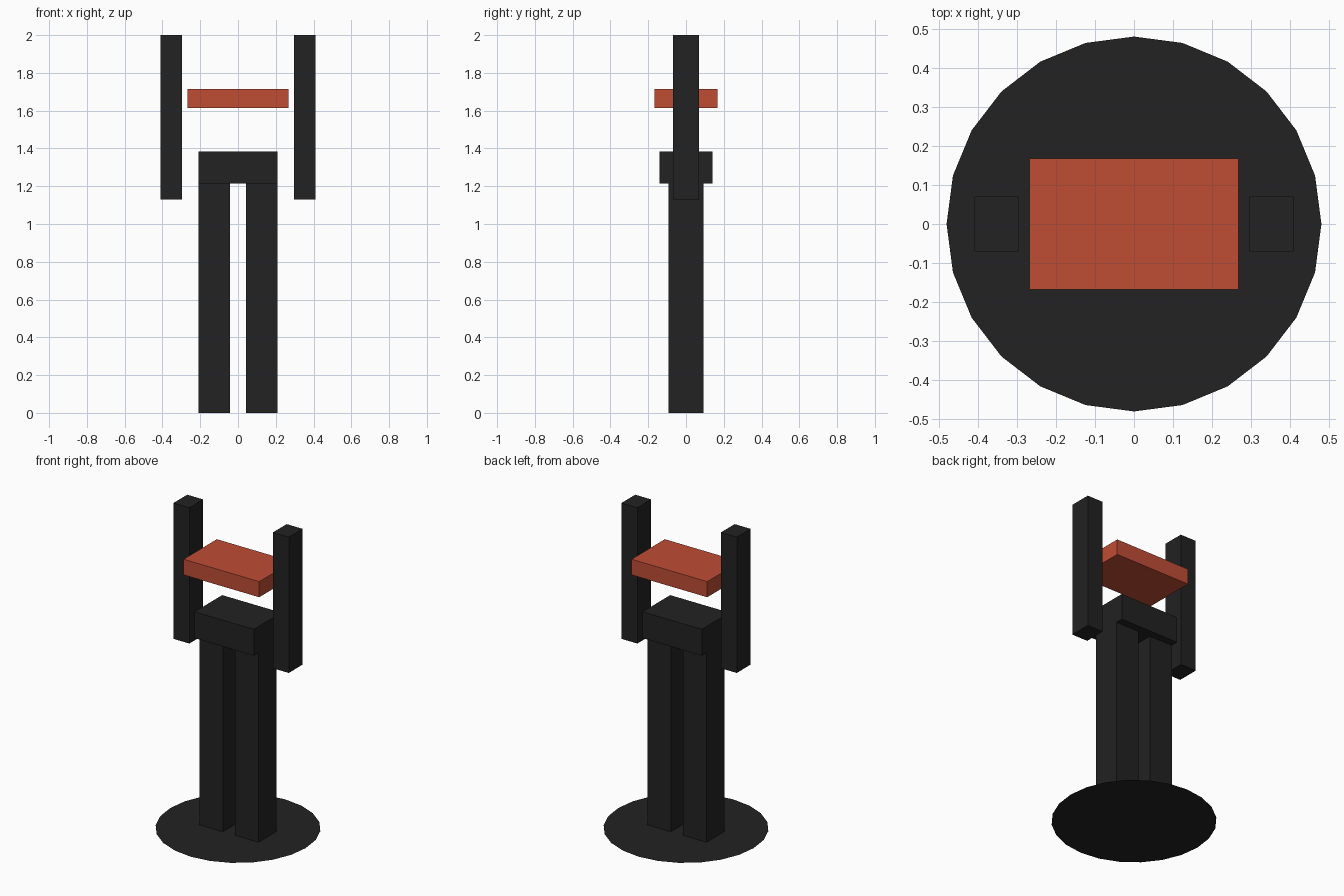
import bpy
import bmesh
from mathutils import Matrix, Vector

cube = bpy.data.objects.get("Cube")
if cube:
    bpy.data.objects.remove(cube, do_unlink=True)


def make_material(name, rgb):
    mat = bpy.data.materials.new(name)
    mat.use_nodes = True
    mat.diffuse_color = (*rgb, 1)
    bsdf = next(n for n in mat.node_tree.nodes if n.type == 'BSDF_PRINCIPLED')
    bsdf.inputs["Base Color"].default_value = (*rgb, 1)
    return mat


charcoal = make_material("charcoal", (0.016, 0.016, 0.016))
brick_red = make_material("brick red", (0.52, 0.075, 0.035))


def finish(name, bm, mat):
    mesh = bpy.data.meshes.new(name)
    bm.to_mesh(mesh)
    bm.free()
    mesh.materials.append(mat)
    obj = bpy.data.objects.new(name, mesh)
    bpy.context.collection.objects.link(obj)
    return obj


def box(name, low, high, mat):
    low, high = Vector(low), Vector(high)
    bm = bmesh.new()
    place = Matrix.Translation((low + high) / 2) @ Matrix.Diagonal((*(high - low), 1))
    bmesh.ops.create_cube(bm, size=1, matrix=place)
    return finish(name, bm, mat)


# Flat round base
bm = bmesh.new()
bmesh.ops.create_circle(bm, cap_ends=True, segments=24, radius=0.48)
finish("base_disc", bm, charcoal)

# Hips and the floating chest slab
box("hips", (-0.21, -0.14, 1.215), (0.21, 0.14, 1.383), charcoal)
box("chest", (-0.268, -0.168, 1.615), (0.268, 0.168, 1.715), brick_red)

# Paired legs and raised arms
for side, s in (("left", 1), ("right", -1)):
    for part, inner, outer, depth, bottom, top in (
            ("leg", 0.043, 0.21, 0.092, 0, 1.215),
            ("arm", 0.296, 0.409, 0.07, 1.13, 2)):
        x0, x1 = sorted((s * inner, s * outer))
        box(f"{side}_{part}", (x0, -depth, bottom), (x1, depth, top), charcoal)
